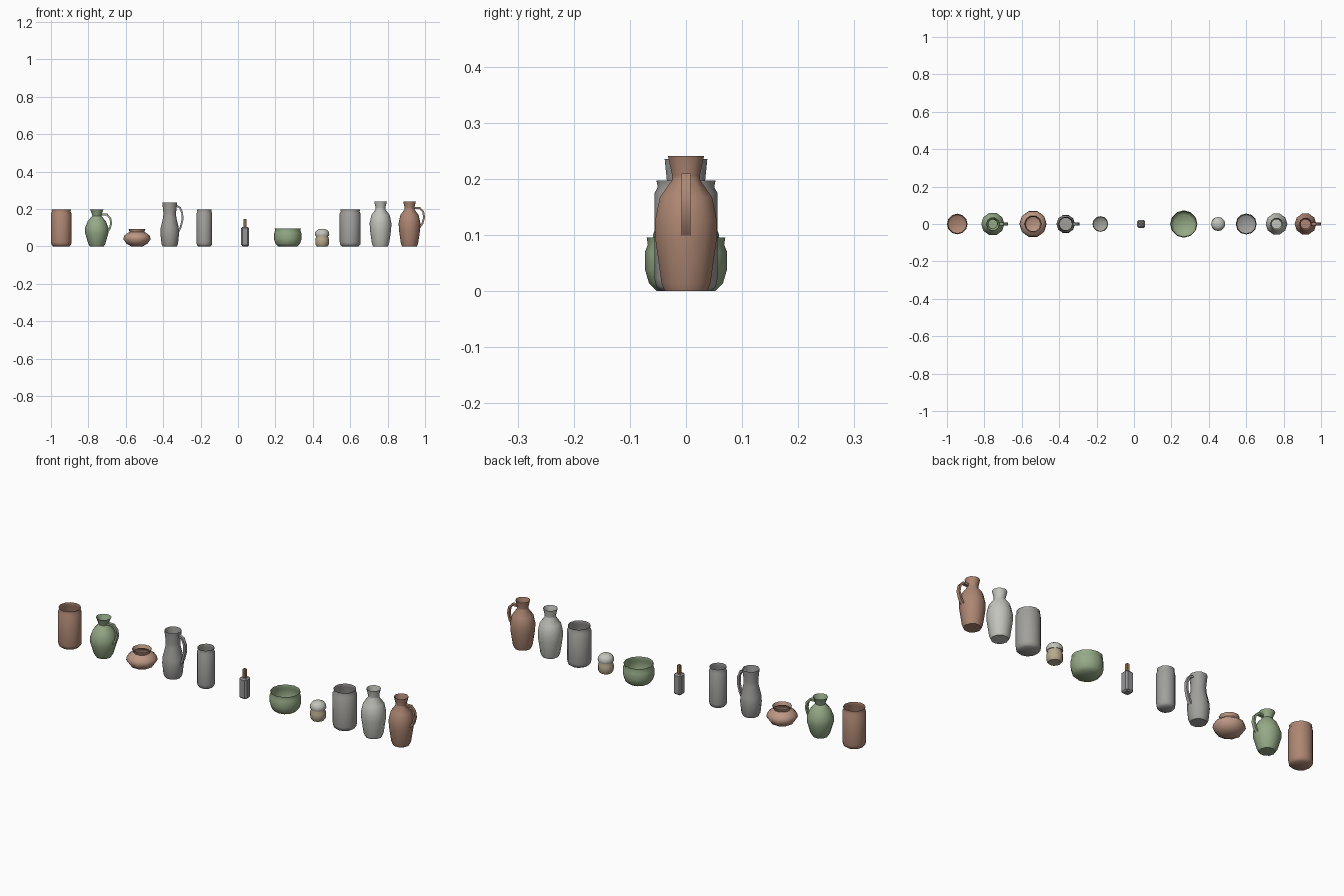
import bpy, bmesh, math
from mathutils import Vector

if "Cube" in bpy.data.objects:
    bpy.data.objects.remove(bpy.data.objects["Cube"])


def material(name, rgb):
    m = bpy.data.materials.new(name)
    m.diffuse_color = (*rgb, 1)
    m.use_nodes = True
    m.node_tree.nodes["Principled BSDF"].inputs["Base Color"].default_value = m.diffuse_color
    return m


BROWN = material("brown_clay", (0.42, 0.24, 0.17))
TERRA = material("pink_clay", (0.50, 0.31, 0.23))
GREEN = material("green_glaze", (0.30, 0.40, 0.24))
GREY = material("grey_glaze", (0.36, 0.35, 0.33))
PALE = material("pale_glaze", (0.55, 0.55, 0.51))
BEIGE = material("beige_clay", (0.48, 0.40, 0.27))
WOOD = material("wood", (0.38, 0.22, 0.09))
STEEL = material("steel_glaze", (0.30, 0.30, 0.31))


def finish(bm, name, x, mat, angle=50):
    mesh = bpy.data.meshes.new(name)
    bmesh.ops.recalc_face_normals(bm, faces=bm.faces)
    bm.to_mesh(mesh)
    bm.free()
    ob = bpy.data.objects.new(name, mesh)
    bpy.context.collection.objects.link(ob)
    ob.location.x = x
    mesh.materials.append(mat)
    bpy.ops.object.select_all(action='DESELECT')
    ob.select_set(True)
    bpy.context.view_layer.objects.active = ob
    bpy.ops.object.shade_smooth_by_angle(angle=math.radians(angle))
    return ob


def lathe(name, x, profile, mat, sides=10, close_top=False):
    """Thin turned shell with a closed base; profile is (radius, height)."""
    bm = bmesh.new()
    rings = [[bm.verts.new((r * math.cos(2 * math.pi * i / sides),
                            r * math.sin(2 * math.pi * i / sides), z))
              for i in range(sides)] for r, z in profile]
    for a, b in zip(rings, rings[1:]):
        for i in range(sides):
            j = (i + 1) % sides
            bm.faces.new((a[i], a[j], b[j], b[i]))
    bm.faces.new(rings[0][::-1])
    if close_top:
        bm.faces.new(rings[-1])
    return finish(bm, name, x, mat)


def handle(name, x, path, mat, width=0.016, thick=0.010):
    """Flat strap swept along an (x, z) path."""
    bm = bmesh.new()
    pts = [Vector((px, 0, pz)) for px, pz in path]
    rings = []
    for i, p in enumerate(pts):
        t = (pts[min(i + 1, len(pts) - 1)] - pts[max(i - 1, 0)]).normalized()
        n = Vector((t.z, 0, -t.x)) * thick / 2
        w = Vector((0, width / 2, 0))
        rings.append([bm.verts.new(v) for v in (p + n + w, p + n - w, p - n - w, p - n + w)])
    for a, b in zip(rings, rings[1:]):
        for i in range(4):
            j = (i + 1) % 4
            bm.faces.new((a[i], a[j], b[j], b[i]))
    bm.faces.new(rings[0])
    bm.faces.new(rings[-1])
    return finish(bm, name, x, mat, 40)


def jar(name, x, r, h, mat, sides=12):
    lathe(name, x, [(r * 0.78, 0), (r * 0.95, 0.008), (r, 0.022), (r, h - 0.022),
                    (r * 0.9, h - 0.012), (r * 0.94, h)], mat, sides)


def block(name, x, size, z0, z1, mat, bevel):
    bm = bmesh.new()
    bmesh.ops.create_cube(bm, size=1)
    for v in bm.verts:
        v.co = (v.co.x * size, v.co.y * size, z0 + (v.co.z + 0.5) * (z1 - z0))
    bmesh.ops.bevel(bm, geom=bm.edges[:], offset=bevel, segments=1, affect='EDGES')
    return finish(bm, name, x, mat, 25)


# Straight storage jars
jar("brown_jar", -0.945, 0.055, 0.197, BROWN)
jar("slim_grey_jar", -0.18, 0.042, 0.197, GREY)
jar("wide_grey_jar", 0.60, 0.056, 0.197, GREY)

# Green jug
lathe("green_jug", -0.755, [(0.037, 0), (0.045, 0.012), (0.062, 0.07), (0.062, 0.10), (0.048, 0.135),
                            (0.024, 0.163), (0.026, 0.172), (0.036, 0.197)], GREEN)
handle("green_jug_handle", -0.755, [(0.026, 0.170), (0.054, 0.170), (0.072, 0.150), (0.077, 0.122),
                                    (0.069, 0.094), (0.056, 0.078)], GREEN)

# Squat pot
lathe("squat_pot", -0.54, [(0.030, 0), (0.055, 0.013), (0.073, 0.038), (0.069, 0.056), (0.052, 0.070),
                           (0.039, 0.077), (0.046, 0.094)], TERRA)

# Tall grey pitcher
lathe("grey_pitcher", -0.365, [(0.038, 0), (0.044, 0.012), (0.050, 0.07), (0.048, 0.10), (0.035, 0.155),
                               (0.034, 0.18), (0.040, 0.235)], GREY)
handle("grey_pitcher_handle", -0.365, [(0.035, 0.217), (0.055, 0.207), (0.067, 0.178), (0.068, 0.142),
                                       (0.058, 0.102), (0.044, 0.074)], GREY)

# Small square bottle with wooden stopper
block("square_bottle", 0.038, 0.042, 0, 0.104, STEEL, 0.007)
block("stopper_stick", 0.038, 0.015, 0.095, 0.147, WOOD, 0.002)

# Green bowl
lathe("green_bowl", 0.266, [(0.052, 0), (0.066, 0.014), (0.073, 0.038), (0.073, 0.070), (0.068, 0.083),
                            (0.070, 0.095)], GREEN, 12)

# Small lidded pot
lathe("lidded_pot", 0.45, [(0.029, 0), (0.036, 0.010), (0.037, 0.038), (0.032, 0.050), (0.033, 0.058)],
      BEIGE, 12, True)
lathe("pot_lid", 0.45, [(0.036, 0.056), (0.038, 0.062), (0.037, 0.074), (0.030, 0.085), (0.018, 0.092),
                        (0.006, 0.094)], PALE, 12, True)

# Tall vase and matching brown jug
TALL = [(0.040, 0), (0.046, 0.015), (0.057, 0.09), (0.058, 0.125), (0.049, 0.167),
        (0.026, 0.198), (0.026, 0.206), (0.034, 0.241)]
lathe("pale_vase", 0.762, TALL, PALE)
lathe("brown_jug", 0.917, TALL, BROWN)
handle("brown_jug_handle", 0.917, [(0.027, 0.204), (0.055, 0.205), (0.073, 0.185), (0.078, 0.155),
                                   (0.069, 0.122), (0.054, 0.102)], BROWN)
